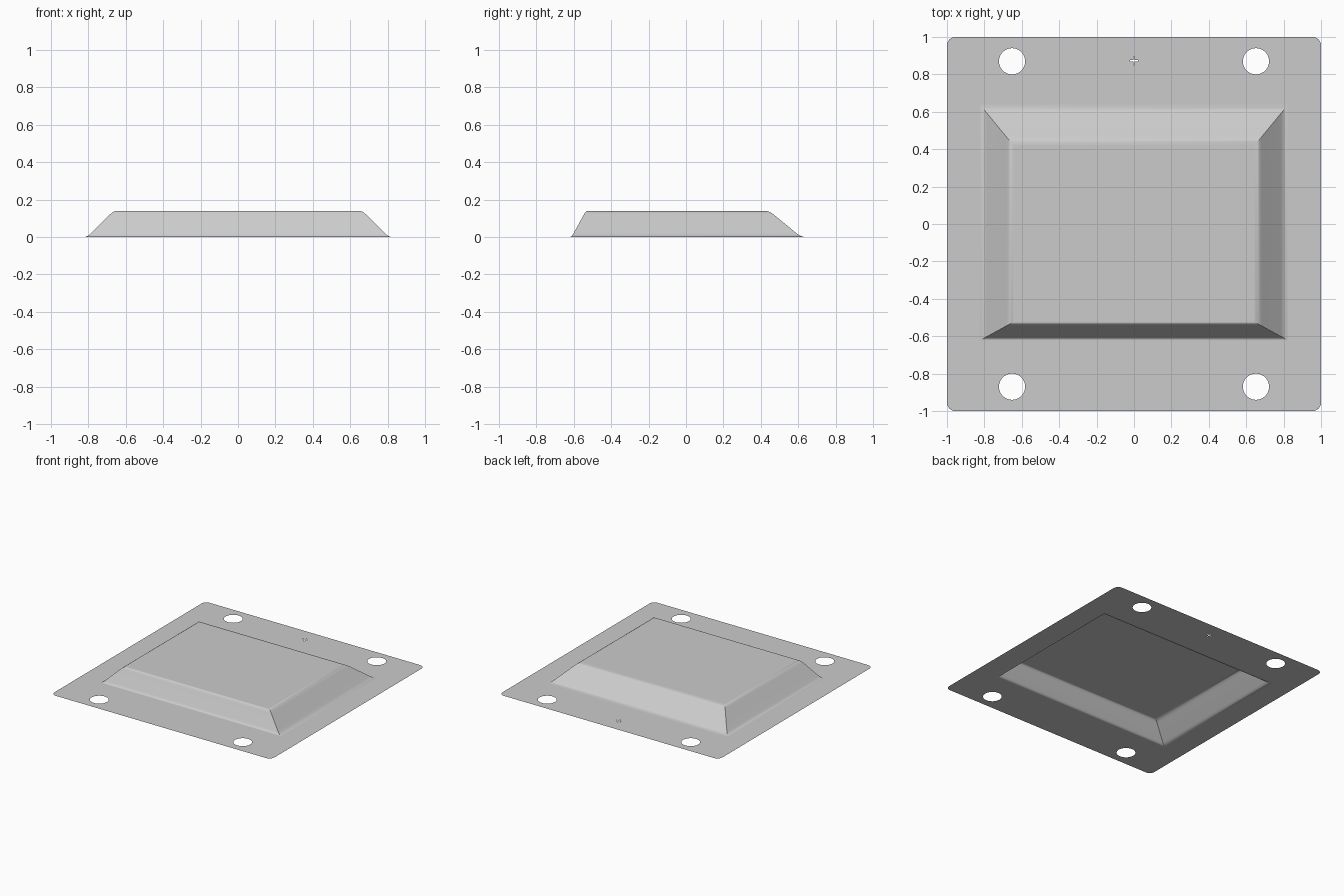
import bpy
import bmesh
from math import sin, cos, pi, radians

cube = bpy.data.objects.get("Cube")
if cube:
    bpy.data.objects.remove(cube, do_unlink=True)

HEIGHT = 0.14
bm = bmesh.new()


def loop(points, z=0.0):
    """Closed ring of vertices and edges."""
    verts = [bm.verts.new((x, y, z)) for x, y in points]
    edges = [bm.edges.new((a, b)) for a, b in zip(verts, verts[1:] + verts[:1])]
    return verts, edges


def arc(cx, cy, r, start, sweep, n):
    return [(cx + r * cos(start + sweep * i / n), cy + r * sin(start + sweep * i / n))
            for i in range(n + 1)]


def bezier(a, b, c, n=5):
    """Fillet from a to c, rounding the corner b."""
    return [tuple((1 - t) ** 2 * p + 2 * t * (1 - t) * q + t * t * r
                  for p, q, r in zip(a, b, c))
            for t in (i / n for i in range(n + 1))]


def panel_ring(s):
    """Rectangle of the raised panel: s = 0 at its foot, 1 at its rim."""
    x = 0.805 - 0.14 * s
    front = -0.612 + 0.077 * s
    back = 0.615 - 0.17 * s
    return [(-x, front), (x, front), (x, back), (-x, back)]


# Outline of the flange with rounded corners
r = 0.045
outline = []
for i, (sx, sy) in enumerate([(1, 1), (-1, 1), (-1, -1), (1, -1)]):
    outline += arc(sx * (1 - r), sy * (1 - r), r, i * pi / 2, pi / 2, 6)
flange_edges = loop(outline)[1]

# Four mounting holes
for sx in (-1, 1):
    for sy in (-1, 1):
        flange_edges += loop(arc(sx * 0.652, sy * 0.87, 0.07, 0, 2 * pi, 40)[:-1])[1]

# Tiny cross-shaped slot at the back
w, l = 0.003, 0.022
quarter = [(l, -w), (l, w), (w, w)]
cross = []
for i in range(4):
    c, s = round(cos(i * pi / 2)), round(sin(i * pi / 2))
    cross += [(c * x - s * y, 0.873 + s * x + c * y) for x, y in quarter]
flange_edges += loop(cross)[1]

# Sloping walls of the panel, filleted at foot and rim
f = 0.14
profile = (bezier((-f, 0), (0, 0), (f, f * HEIGHT))
           + bezier((1 - f, (1 - f) * HEIGHT), (1, HEIGHT), (1 + f, HEIGHT)))
rings = [loop(panel_ring(s), z) for s, z in profile]
flange_edges += rings[0][1]
bmesh.ops.triangle_fill(bm, edges=flange_edges, use_beauty=True, normal=(0, 0, 1))

for (low, _), (high, _) in zip(rings, rings[1:]):
    for i in range(4):
        j = (i + 1) % 4
        face = bm.faces.new((low[i], low[j], high[j], high[i]))
        face.smooth = True

# Flat top of the panel
bm.faces.new(rings[-1][0])

# Face everything upward and keep the mitred corners crisp
bm.normal_update()
for face in bm.faces:
    if face.normal.z < 0:
        face.normal_flip()
bm.normal_update()
for edge in bm.edges:
    if len(edge.link_faces) == 2 and edge.calc_face_angle(0) > radians(30):
        edge.smooth = False

mesh = bpy.data.meshes.new("cover_plate")
bm.to_mesh(mesh)
bm.free()
plate = bpy.data.objects.new("cover_plate", mesh)
bpy.context.collection.objects.link(plate)

# Plain grey sheet
grey = (0.6, 0.6, 0.6, 1)
mat = bpy.data.materials.new("light_grey")
mat.use_nodes = True
mat.diffuse_color = grey
mat.node_tree.nodes["Principled BSDF"].inputs["Base Color"].default_value = grey
mesh.materials.append(mat)
